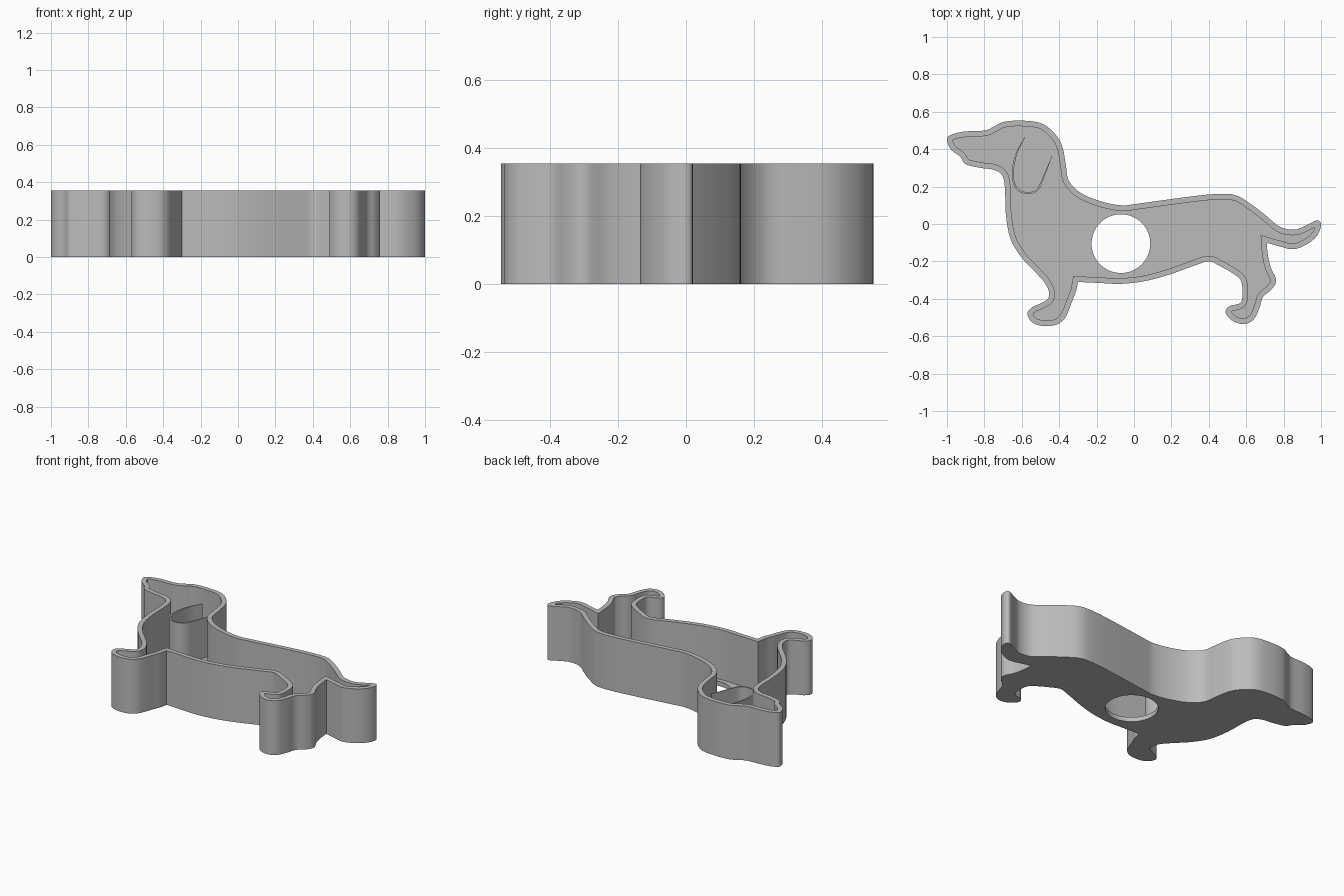
import bpy
import bmesh
from math import cos, sin, tau
from mathutils import Vector

HEIGHT = 0.355
WALL = 0.03
FLOOR = 0.03
EAR_TOP = 0.29

cube = bpy.data.objects.get("Cube")
if cube:
    bpy.data.objects.remove(cube, do_unlink=True)

grey = bpy.data.materials.new("plain_grey")
grey.use_nodes = True
colour = (0.5, 0.5, 0.5, 1)
grey.diffuse_color = colour
grey.node_tree.nodes["Principled BSDF"].inputs["Base Color"].default_value = colour


def smooth_path(points, steps):
    """Open Catmull-Rom curve through the points, ends included."""
    pts = [Vector(p) for p in points]
    pts = [2 * pts[0] - pts[1]] + pts + [2 * pts[-1] - pts[-2]]
    path = []
    for a, b, c, d in zip(pts, pts[1:], pts[2:], pts[3:]):
        for i in range(steps):
            t = i / steps
            path.append(b + ((c - a) * t + (2 * a - 5 * b + 4 * c - d) * t ** 2
                             + (3 * b - a - 3 * c + d) * t ** 3) / 2)
    return path + [pts[-2]]


def inset(loop, distance):
    """Mitred inward offset of a closed clockwise loop."""
    result = []
    for i, p in enumerate(loop):
        before = (p - loop[i - 1]).normalized()
        after = (loop[(i + 1) % len(loop)] - p).normalized()
        n1 = Vector((before.y, -before.x))
        n2 = Vector((after.y, -after.x))
        mitre = n1 + n2
        result.append(p + mitre * (distance / max(1 + n1.dot(n2), 0.3)))
    return result


def ring(bm, loop, z):
    return [bm.verts.new((p.x, p.y, z)) for p in loop]


def bridge(bm, lower, upper):
    n = len(lower)
    for i in range(n):
        j = (i + 1) % n
        bm.faces.new((lower[i], lower[j], upper[j], upper[i]))


def cap(bm, *rings):
    """Fill the area between the rings (outline plus optional hole)."""
    edges = []
    for r in rings:
        for i in range(len(r)):
            pair = (r[i - 1], r[i])
            edges.append(bm.edges.get(pair) or bm.edges.new(pair))
    bmesh.ops.triangle_fill(bm, edges=edges, use_beauty=True)


def finish(bm, name):
    bmesh.ops.recalc_face_normals(bm, faces=bm.faces)
    mesh = bpy.data.meshes.new(name)
    bm.to_mesh(mesh)
    bm.free()
    mesh.materials.append(grey)
    obj = bpy.data.objects.new(name, mesh)
    bpy.context.collection.objects.link(obj)
    bpy.ops.object.select_all(action="DESELECT")
    obj.select_set(True)
    bpy.context.view_layer.objects.active = obj
    bpy.ops.object.shade_smooth_by_angle(angle=0.6)
    return obj


# Outline of the dog, clockwise, with sharp notches behind each leg
hind_notch = (0.71, -0.1)
fore_notch = (-0.3, -0.31)
hind_leg = [(0.715, -0.16), (0.73, -0.23), (0.76, -0.3), (0.735, -0.35), (0.69, -0.39),
            (0.67, -0.45), (0.64, -0.51), (0.59, -0.535), (0.53, -0.52), (0.49, -0.475),
            (0.51, -0.44), (0.57, -0.42), (0.58, -0.36), (0.57, -0.3)]
belly = [(0.53, -0.265), (0.46, -0.225), (0.4, -0.2), (0.33, -0.22), (0.19, -0.27),
         (0.06, -0.305), (-0.07, -0.32), (-0.19, -0.315)]
fore_leg = [(-0.31, -0.36), (-0.33, -0.41), (-0.35, -0.465), (-0.375, -0.51), (-0.42, -0.54),
            (-0.49, -0.545), (-0.545, -0.525), (-0.57, -0.48), (-0.545, -0.445),
            (-0.5, -0.425), (-0.46, -0.4), (-0.455, -0.36)]
chest = [(-0.48, -0.31), (-0.525, -0.26), (-0.6, -0.18), (-0.66, -0.08), (-0.685, 0.05),
         (-0.69, 0.19), (-0.705, 0.26)]
head = [(-0.75, 0.29), (-0.82, 0.3), (-0.9, 0.32), (-0.93, 0.36), (-0.98, 0.4), (-1, 0.455),
        (-0.97, 0.48), (-0.9, 0.495), (-0.8, 0.5), (-0.75, 0.52), (-0.7, 0.545),
        (-0.61, 0.553), (-0.5, 0.54), (-0.43, 0.49), (-0.385, 0.42), (-0.365, 0.32)]
back = [(-0.35, 0.235), (-0.29, 0.17), (-0.19, 0.125), (-0.07, 0.1), (0.03, 0.11),
        (0.25, 0.14), (0.43, 0.16), (0.54, 0.155), (0.62, 0.11), (0.7, 0.05)]
tail = [(0.78, -0.015), (0.86, -0.03), (0.925, -0.005), (0.98, 0.02), (1, -0.005),
        (0.98, -0.06), (0.93, -0.105), (0.855, -0.135), (0.78, -0.12)]

underside = smooth_path([hind_notch] + hind_leg + belly + [fore_notch], 5)
topside = smooth_path([fore_notch] + fore_leg + chest + head + back + tail + [hind_notch], 5)
outline = underside[:-1] + topside[:-1]
inner = inset(outline, WALL)
hole = [Vector((-0.07 + 0.157 * cos(tau * i / 64), -0.105 + 0.157 * sin(tau * i / 64)))
        for i in range(64)]

# Open tray: outer wall, rim, inner wall and a floor with a round hole
bm = bmesh.new()
profile = [ring(bm, outline, 0), ring(bm, outline, HEIGHT),
           ring(bm, inner, HEIGHT), ring(bm, inner, FLOOR)]
for lower, upper in zip(profile, profile[1:]):
    bridge(bm, lower, upper)
hole_low, hole_high = ring(bm, hole, 0), ring(bm, hole, FLOOR)
bridge(bm, hole_low, hole_high)
cap(bm, profile[0], hole_low)
cap(bm, profile[-1], hole_high)
finish(bm, "dog_tray")

# Ear: a thin upright ribbon, tapered at both tips, standing on the floor
ear_line = smooth_path([(-0.583, 0.465), (-0.625, 0.385), (-0.647, 0.294), (-0.642, 0.22),
                        (-0.61, 0.176), (-0.556, 0.166), (-0.513, 0.187), (-0.481, 0.257),
                        (-0.438, 0.364)], 5)
left, right = [], []
last = len(ear_line) - 1
for i, p in enumerate(ear_line):
    along = (ear_line[min(i + 1, last)] - ear_line[max(i - 1, 0)]).normalized()
    side = Vector((-along.y, along.x)) * (0.001 + 0.004 * min(1, 5 * i / last, 5 - 5 * i / last))
    left.append(p + side)
    right.append(p - side)
ear_loop = left + right[::-1]
bm = bmesh.new()
ear_low, ear_high = ring(bm, ear_loop, FLOOR / 2), ring(bm, ear_loop, EAR_TOP)
bridge(bm, ear_low, ear_high)
cap(bm, ear_low)
cap(bm, ear_high)
finish(bm, "ear_ridge")
